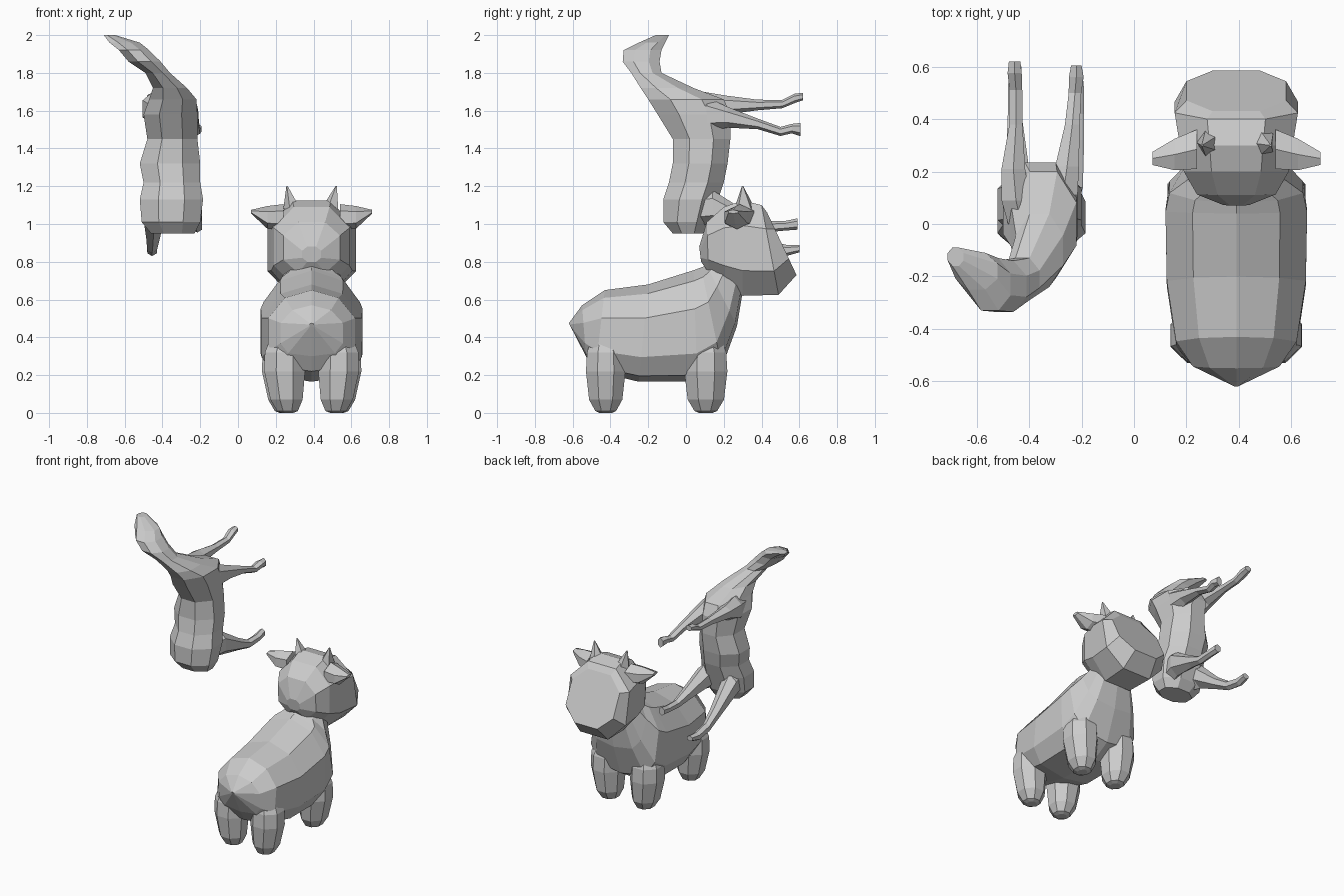
import bpy, bmesh
from math import sin, cos, pi, copysign
from mathutils import Vector as V

CX = 0.39  # centre line of the cow


def ring_shape(n, box, low):
    """Polygon filling a -1..1 square; lower box / low values square off the upper / lower half."""
    pts = [(cos((i + .5) * 2 * pi / n), sin((i + .5) * 2 * pi / n)) for i in range(n)]
    mx = max(abs(p[0]) for p in pts)
    my = max(abs(p[1]) for p in pts)
    return [tuple(copysign(abs(c) ** (low if p[1] < 0 else box), c)
                  for c in (p[0] / mx, p[1] / my)) for p in pts]


def loft(name, rings, n=8, box=1.0, low=None):
    """Skin a row of rings, each given as (centre, half axis u, half axis v)."""
    bm = bmesh.new()
    shape = ring_shape(n, box, low or box)
    rows = [[bm.verts.new(V(c) + V(u) * a + V(v) * b) for a, b in shape] for c, u, v in rings]
    for r, s in zip(rows, rows[1:]):
        for i in range(n):
            j = (i + 1) % n
            bm.faces.new((r[i], r[j], s[j], s[i]))
    bm.faces.new(rows[0])
    bm.faces.new(rows[-1])
    bmesh.ops.recalc_face_normals(bm, faces=bm.faces)
    me = bpy.data.meshes.new(name)
    bm.to_mesh(me)
    bm.free()
    ob = bpy.data.objects.new(name, me)
    bpy.context.collection.objects.link(ob)
    return ob


def side(rows):
    """Cow rings: top (y, z), bottom (y, z), half width."""
    return [((CX, (a + c) / 2, (b + d) / 2), (w, 0, 0), (0, (a - c) / 2, (b - d) / 2))
            for a, b, c, d, w in rows]


def level(rows):
    """Horizontal rings: z, x range, y range."""
    return [(((a + b) / 2, (c + d) / 2, z), ((b - a) / 2, 0, 0), (0, (d - c) / 2, 0))
            for z, a, b, c, d in rows]


def limb(x_rows):
    """Rings facing along y: centre, half width, half height."""
    return [((x, y, z), (w, 0, 0), (0, 0, h)) for x, y, z, w, h in x_rows]


# Cow body with pointed rump and short neck
loft("cow_body", side([
    (-.62, .475, -.61, .455, .012),
    (-.55, .57, -.53, .30, .165),
    (-.43, .65, -.48, .22, .23),
    (-.20, .68, -.25, .165, .265),
    (.04, .755, .06, .165, .27),
    (.08, .77, .19, .24, .255),
    (.11, .78, .27, .46, .19),
    (.15, .80, .30, .64, .14)]), 10, 1, .6)

# Cow head with flat slanted face
loft("cow_head", side([
    (.07, .88, .08, .80, .05),
    (.11, 1.01, .12, .74, .15),
    (.20, 1.09, .20, .67, .20),
    (.30, 1.125, .30, .62, .215),
    (.40, 1.10, .49, .625, .235),
    (.43, 1.06, .585, .73, .19)]), 8, .85)

# Cow legs, ears and horns on both sides
for s, tag in ((-1, "left"), (1, "right")):
    for part, y, ry, shift in (("back", -.425, .11, -.012), ("front", .105, .12, 0)):
        rows = []
        for z, dx, rx, k in ((.42, .14, .08, .6), (.32, .155, .105, .9), (.22, .155, .108, .95),
                             (.07, .145, .085, .8), (.01, .14, .055, .5), (0, .14, .03, .3)):
            x = CX + s * (dx + shift)
            rows.append((z, x - rx, x + rx, y - ry * k, y + ry * k))
        loft(f"cow_{part}_leg_{tag}", level(rows), 8)
    loft(f"cow_ear_{tag}", [
        ((CX + s * .15, .285, 1.035), (0, .075, 0), (0, 0, .07)),
        ((CX + s * .235, .265, 1.035), (0, .06, 0), (0, 0, .06)),
        ((CX + s * .32, .25, 1.065), (0, .025, 0), (0, 0, .01))], 6)
    loft(f"cow_horn_{tag}", [
        ((CX + s * .10, .31, 1.08), (.05, 0, 0), (0, .055, 0)),
        ((CX + s * .13, .30, 1.2), (.004, 0, 0), (0, .004, 0))], 5)

# Upright deer: haunches, waist, chest
loft("deer_body", level([
    (.95, -.46, -.23, -.07, .09),
    (1.01, -.51, -.20, -.12, .13),
    (1.13, -.52, -.185, -.12, .17),
    (1.22, -.50, -.20, -.09, .20),
    (1.32, -.52, -.20, -.07, .22),
    (1.45, -.48, -.215, -.07, .235),
    (1.58, -.50, -.215, -.15, .235),
    (1.66, -.47, -.22, -.20, .20)]), 8)

# Deer neck and head bending to the left
loft("deer_neck_and_head", level([
    (1.66, -.47, -.22, -.20, .20),
    (1.72, -.45, -.27, -.24, .04),
    (1.80, -.49, -.36, -.29, -.13),
    (1.86, -.58, -.41, -.335, -.14),
    (1.92, -.63, -.47, -.33, -.13),
    (1.96, -.68, -.52, -.25, -.11),
    (2.00, -.71, -.65, -.16, -.09)]), 8)

# Deer legs reaching backwards
loft("deer_front_leg_left", limb([
    (-.43, .0, 1.61, .05, .06), (-.45, .09, 1.61, .055, .09), (-.46, .21, 1.63, .045, .05),
    (-.45, .38, 1.63, .025, .028), (-.45, .51, 1.635, .024, .022),
    (-.455, .575, 1.665, .027, .025), (-.455, .62, 1.675, .022, .02)]), 6)
loft("deer_front_leg_right", limb([
    (-.29, .03, 1.58, .05, .06), (-.27, .11, 1.58, .055, .09), (-.255, .22, 1.565, .045, .055),
    (-.235, .38, 1.53, .028, .028), (-.225, .50, 1.49, .024, .024),
    (-.22, .56, 1.505, .028, .025), (-.22, .605, 1.50, .02, .035)]), 6)
loft("deer_hind_leg_left", limb([
    (-.42, .04, 1.08, .06, .09), (-.445, .14, 1.07, .055, .09), (-.45, .32, .94, .035, .045),
    (-.455, .42, .88, .026, .035), (-.455, .53, .86, .025, .03), (-.45, .60, .87, .022, .02)]), 6)
loft("deer_hind_leg_right", limb([
    (-.28, .04, 1.08, .06, .09), (-.25, .14, 1.09, .055, .09), (-.225, .32, 1.02, .035, .045),
    (-.215, .42, .985, .024, .03), (-.215, .52, .99, .024, .025), (-.22, .59, 1.00, .022, .03)]), 6)
